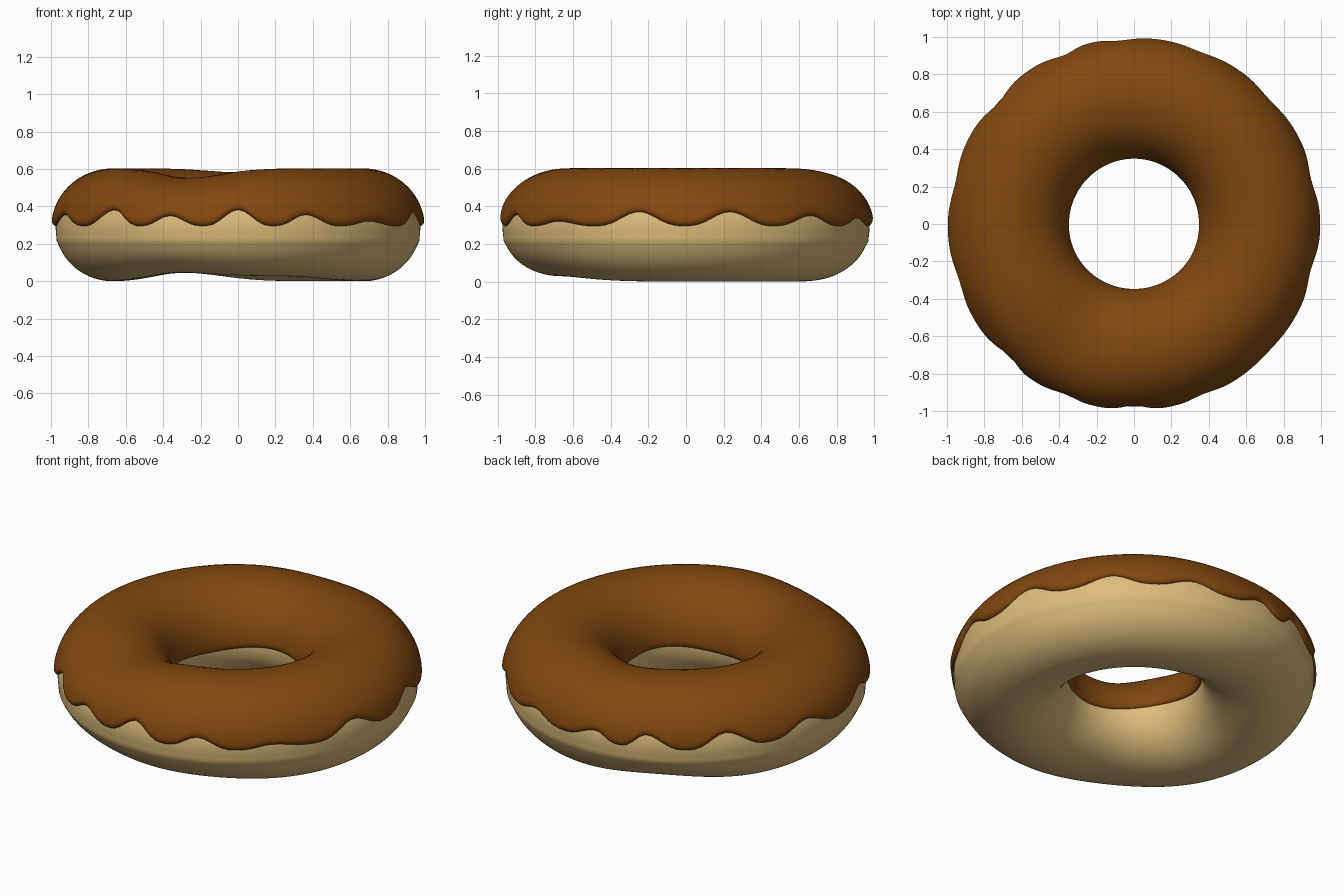
import bpy, bmesh
from math import sin, cos, pi, exp, asin, sqrt, radians

if "Cube" in bpy.data.objects:
    bpy.data.objects.remove(bpy.data.objects["Cube"])

R, A, B, ZC = 0.67, 0.305, 0.29, 0.29   # ring radius, section half sizes, centre height
RING = 180                              # steps around the ring

# Outer icing edge: angle and height of each arch, in degrees and units
ARCHES = [(14, .37), (43, .35), (69, .34), (95, .35), (112, .37), (138, .38),
          (167, .36), (198, .355), (227, .385), (248, .355), (270, .385),
          (292, .355), (316, .32), (345, .37)]
DRIP = 0.295


def bump(deg, centre, width):
    d = (deg - centre + 180) % 360 - 180
    return exp(-(d / width) ** 2)


def edge_height(deg):
    """Scalloped height of the icing's outer rim."""
    n = len(ARCHES)
    for i in range(n):
        a, ha = ARCHES[i]
        b, hb = ARCHES[(i + 1) % n]
        span, off = (b - a) % 360, (deg - a) % 360
        if off <= span:
            u = off / span
            h = ha if u < 0.5 else hb
            return DRIP + (h - DRIP) * ((1 + cos(2 * pi * u)) / 2) ** 1.4
    return DRIP


def surface(deg, phi, lift):
    """Point on the uneven ring, pushed outward by lift."""
    r = R + (A + lift) * cos(phi)
    z = ZC + (B + lift) * sin(phi)
    top, low = max(0, sin(phi)) ** 1.5, max(0, -sin(phi)) ** 1.5
    z -= top * (.05 * bump(deg, 247, 22) + .02 * bump(deg, 90, 20))
    z += low * (.045 * bump(deg, 243, 28) + .045 * bump(deg, 115, 25)
                + .025 * bump(deg, 292, 28))
    if cos(phi) > 0 and lift == 0:      # faint baked seam
        r += .005 * exp(-((z - .215) / .018) ** 2)
    t = radians(deg)
    return r * cos(t), r * sin(t), z


def dough_section(deg):
    n = 96
    return [surface(deg, 2 * pi * k / n, 0) for k in range(n)]


def icing_section(deg):
    n, thick, lip = 44, .025, .035
    start = asin((edge_height(deg) - ZC) / B)
    end = pi + .03 + .05 * sin(radians(3 * deg))
    pts = []
    for k in range(n + 1):
        s = (1 - cos(pi * k / n)) / 2
        phi = start + (end - start) * s
        u = min(1, min(s, 1 - s) * (end - start) * A / lip)
        side = thick - .005 * max(0, -cos(phi))
        pts.append(surface(deg, phi, side * sqrt(1 - (1 - u) ** 2) - .002))
    # Hidden underside, sunk into the dough
    for k in range(12, -1, -1):
        pts.append(surface(deg, start + (end - start) * k / 12, -.015))
    return pts


def make_ring(name, section, mat):
    bm = bmesh.new()
    loops = [[bm.verts.new(p) for p in section(360 * i / RING)] for i in range(RING)]
    for i, a in enumerate(loops):
        b = loops[(i + 1) % RING]
        for j in range(len(a)):
            k = (j + 1) % len(a)
            bm.faces.new((a[j], b[j], b[k], a[k]))
    bmesh.ops.recalc_face_normals(bm, faces=bm.faces)
    for f in bm.faces:
        f.smooth = True
    me = bpy.data.meshes.new(name)
    bm.to_mesh(me)
    bm.free()
    me.materials.append(mat)
    ob = bpy.data.objects.new(name, me)
    bpy.context.collection.objects.link(ob)
    return ob


def material(name, rgb):
    m = bpy.data.materials.new(name)
    m.use_nodes = True
    m.diffuse_color = (*rgb, 1)
    m.node_tree.nodes["Principled BSDF"].inputs["Base Color"].default_value = (*rgb, 1)
    return m


make_ring("dough", dough_section, material("golden_dough", (.73, .50, .20)))
make_ring("icing", icing_section, material("chocolate_icing", (.22, .064, .005)))
